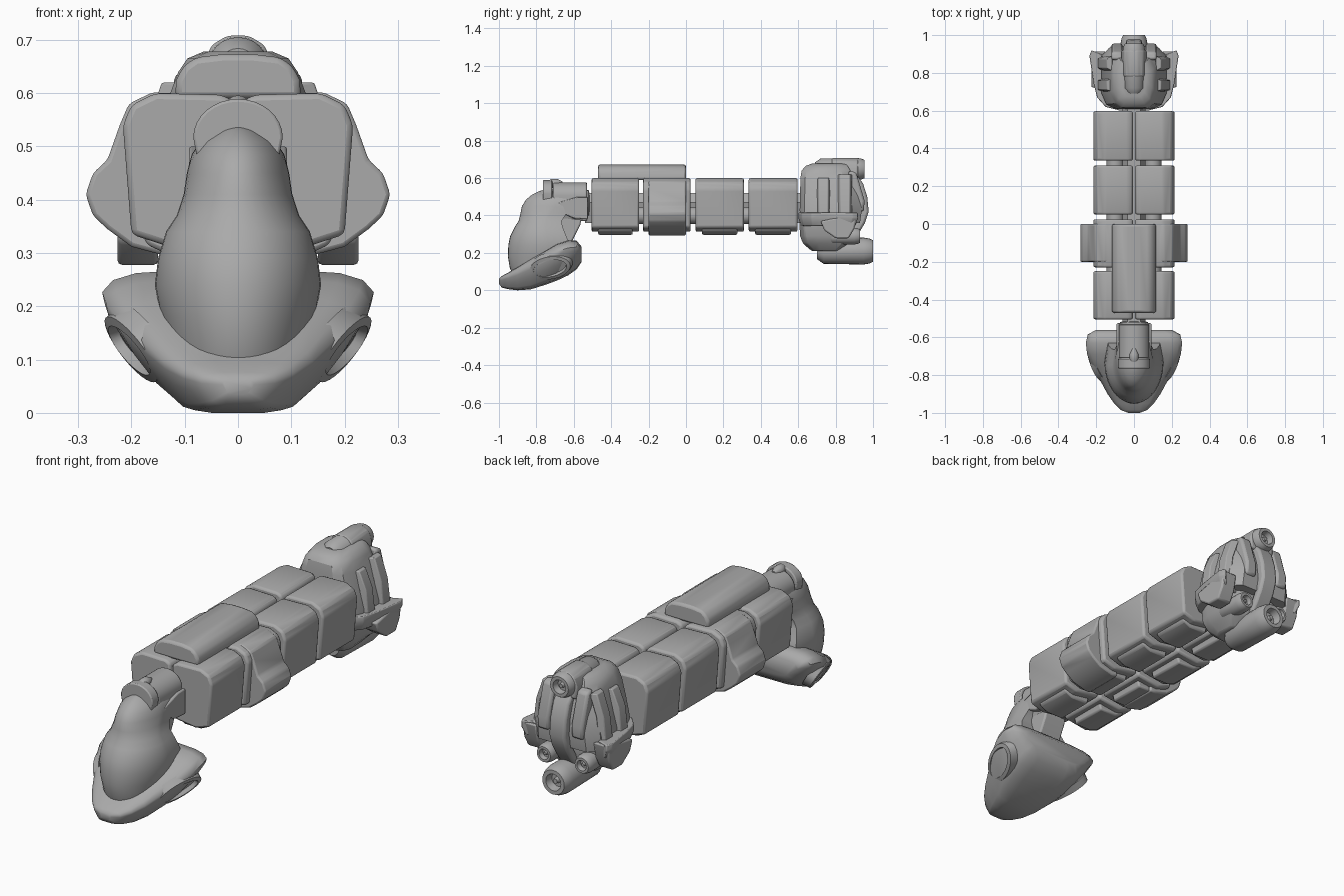
import bpy, bmesh, math
from mathutils import Vector

if "Cube" in bpy.data.objects:
    bpy.data.objects.remove(bpy.data.objects["Cube"])

GREY = (0.4, 0.4, 0.4, 1)
mat = bpy.data.materials.new("hull grey")
mat.use_nodes = True
mat.diffuse_color = GREY
mat.node_tree.nodes["Principled BSDF"].inputs["Base Color"].default_value = GREY


def finish(name, bm, bevel=0, mirror=False, angle=35, segments=2):
    """Turn a bmesh into a shaded object, optionally bevelled and mirrored in x."""
    bmesh.ops.recalc_face_normals(bm, faces=bm.faces)
    me = bpy.data.meshes.new(name)
    bm.to_mesh(me)
    bm.free()
    me.materials.append(mat)
    ob = bpy.data.objects.new(name, me)
    bpy.context.collection.objects.link(ob)
    bpy.ops.object.select_all(action="DESELECT")
    bpy.context.view_layer.objects.active = ob
    ob.select_set(True)
    bpy.ops.object.shade_smooth_by_angle(angle=math.radians(angle))
    if bevel:
        mod = ob.modifiers.new("bevel", "BEVEL")
        mod.width, mod.segments, mod.limit_method = bevel, segments, "ANGLE"
        mod.angle_limit = math.radians(25)
    if mirror:
        ob.modifiers.new("mirror", "MIRROR").use_mirror_merge = False
    return ob


def loft(name, rings, **kw):
    """Skin a list of equal length point rings and cap both ends."""
    bm = bmesh.new()
    vs = [[bm.verts.new(p) for p in r] for r in rings]
    n = len(vs[0])
    for a, b in zip(vs, vs[1:]):
        for i in range(n):
            j = (i + 1) % n
            bm.faces.new((a[i], a[j], b[j], b[i]))
    bm.faces.new(vs[0])
    bm.faces.new(vs[-1])
    return finish(name, bm, **kw)


def both(half):
    """Close a right-hand half profile with its reflection."""
    return half + [(-x, z) for x, z in reversed(half) if x > 1e-4]


def prism(name, profile, y0, y1, **kw):
    return loft(name, [[(x, y, z) for x, z in profile] for y in (y0, y1)], **kw)


def lathe(name, x, z, steps, sides=24, **kw):
    """Revolve (y, radius) steps about an axis parallel to y."""
    ring = [(math.cos(t * math.tau / sides), math.sin(t * math.tau / sides)) for t in range(sides)]
    return loft(name, [[(x + r * c, y, z + r * s) for c, s in ring] for y, r in steps], **kw)


def side_plate(name, outline, x0, x1, **kw):
    """Extrude a (y, z) outline along x."""
    return loft(name, [[(x, y, z) for y, z in outline] for x in (x0, x1)], **kw)


# Cargo modules: four rows of mirrored pairs
module = [(.005, .33), (.005, .583), (.03, .597), (.155, .6), (.2, .578),
          (.216, .54), (.2, .335), (.13, .312)]
floor = [(.03, .34), (.185, .345), (.17, .315), (.13, .297), (.04, .297)]
for i, (y0, y1) in enumerate([(-.505, -.25), (-.23, .025), (.05, .31), (.335, .597)]):
    prism(f"cargo_module_{i}", module, y0, y1, bevel=.011, mirror=True)
    prism(f"module_floor_{i}", floor, y0 + .035, y1 - .035, bevel=.008, mirror=True)

# Connecting spine and couplings
prism("spine", both([(.035, .52), (.06, .47), (.035, .36)]), -.54, .64)
for i, y in enumerate((-.24, .04, .322)):
    lathe(f"coupling_{i}", .1, .4, [(y - .03, .045), (y + .03, .045)], mirror=True)

# Side pods wrapped around the second row
pod = [(.1, .596), (.16, .602), (.205, .58), (.222, .54), (.245, .475), (.272, .45),
       (.286, .41), (.272, .37), (.245, .345), (.2, .312), (.13, .293), (.1, .293)]
prism("side_pod", pod, -.2, .0, bevel=.008, mirror=True)

# Dorsal pod
prism("dorsal_pod", both([(.118, .59), (.116, .625), (.103, .65), (.08, .667), (.03, .673)]),
      -.47, .0, bevel=.012)

# Front head: wide crescent foot, stations are (y, half width, bottom, top)
foot = [(-1, .03, .035, .062), (-.985, .07, .015, .076), (-.95, .105, .006, .095),
        (-.9, .14, .0, .125), (-.83, .178, .005, .17), (-.75, .225, .03, .215),
        (-.69, .248, .052, .25), (-.63, .255, .08, .268), (-.585, .245, .112, .265),
        (-.56, .2, .15, .235)]
shape = [(.35, 0), (.58, .04), (.68, .14), (.86, .42), (.98, .66), (1, .78), (.92, .9), (.75, .97), (.4, 1)]
loft("head_foot", [[(x, y, z) for x, z in both([(w * u, b + (t - b) * v) for u, v in shape])]
                   for y, w, b, t in foot], angle=50)


# Oval thruster rims on the flanks of the foot
def oval(c, a, b, out):
    n = Vector((.82, -.2, -.5)).normalized()
    along = (Vector((0, .9, .38)) - n * n.dot(Vector((0, .9, .38)))).normalized()
    up = n.cross(along)
    p = Vector(c) + n * out
    return [tuple(p + along * a * math.cos(k * math.tau / 28) + up * b * math.sin(k * math.tau / 28))
            for k in range(28)]


centre = (.196, -.725, .122)
loft("foot_thruster", [oval(centre, a, b, o) for a, b, o in
     [(.12, .075, -.03), (.115, .068, .006), (.095, .05, .01), (.088, .043, -.008)]], mirror=True)

# Front head: rounded body, stations are (z, front, back, half width)
body = [(.09, -.93, -.7, .115), (.12, -.942, -.66, .125), (.18, -.952, -.63, .145),
        (.24, -.95, -.62, .156), (.29, -.94, -.64, .15), (.34, -.915, -.66, .135),
        (.37, -.895, -.665, .115), (.41, -.885, -.64, .102), (.45, -.877, -.6, .096),
        (.485, -.855, -.6, .087), (.51, -.825, -.6, .07), (.53, -.785, -.6, .045), (.54, -.75, -.62, .02)]
rings = []
for z, f, b, w in body:
    mid = b + (f - b) * .35
    arc = [(w * math.cos(t * math.pi / 20), mid + (f - mid) * math.sin(t * math.pi / 20)) for t in range(21)]
    rings.append([(x, y, z) for x, y in arc + [(-w * .9, b), (w * .9, b)]])
loft("head_body", rings, angle=45)

# Neck collar, brow ring and braces
arch = [(.08 * math.cos(k * math.pi / 16), .505 + .072 * math.sin(k * math.pi / 16)) for k in range(9)]
prism("neck_collar", both([(.055, .37), (.078, .43)] + arch), -.71, -.53, bevel=.006)
brow = [(x * 1.05, z + .012) for x, z in arch]
prism("brow_ring", both([(.075, .47)] + brow), -.765, -.715, bevel=.005)
lathe("neck_joint", 0, .46, [(-.55, .075), (-.52, .075), (-.515, .055), (-.49, .055)])
side_plate("neck_side_block", [(-.68, .42), (-.68, .47), (-.58, .5), (-.525, .5), (-.525, .38), (-.6, .385)],
           .06, .092, bevel=.005, mirror=True)
side_plate("neck_brace", [(-.7, .4), (-.56, .38), (-.565, .35), (-.615, .25), (-.7, .22)],
           -.06, .06, bevel=.008)
lathe("brow_lamp", 0, .572, [(-.74, .012), (-.72, .024), (-.69, .024), (-.66, .01)], sides=16)

# Rear drive: tapered upper hull, stations are (z, front, back, half width)
hull = [(.36, .61, .93, .175), (.43, .608, .94, .172), (.52, .61, .925, .15), (.6, .612, .895, .127),
        (.64, .618, .878, .112), (.665, .64, .865, .095), (.678, .675, .85, .065)]
loft("drive_hull", [[(w * .55, f, z), (w * .85, f + .025, z), (w, f + .085, z), (w, b - .05, z), (w * .72, b, z),
                     (-w * .72, b, z), (-w, b - .05, z), (-w, f + .085, z), (-w * .85, f + .025, z),
                     (-w * .55, f, z)] for z, f, b, w in hull], angle=30)


# Raised ribs on the hull flanks
def rib(name, y0, y1, top, inset):
    loft(name, [[(x - .03, y0, z), (x, y0 + inset, z), (x, y1 - inset, z), (x - .03, y1, z)]
                for x, z in ((.192, .41), (.178, .52), (.143, top))], mirror=True, bevel=.004)


rib("flank_rib_front", .7, .77, .6, .01)
rib("flank_rib_rear", .81, .89, .62, .015)

# Skirt flange with drooping tips
skirt = [(.08, .602), (.15, .62), (.195, .67), (.215, .75), (.236, .89), (.225, .92), (.18, .9), (.1, .87)]
loft("skirt_flange", [[(x * s, .75 + (y - .75) * s, z) for x, y in both(skirt)]
                      for z, s in ((.345, .93), (.385, 1), (.415, 1))], bevel=.004)
side_plate("skirt_tip", [(.72, .37), (.74, .32), (.8, .278), (.87, .278), (.9, .33), (.915, .41)],
           .15, .226, mirror=True, bevel=.008)
loft("drive_keel", [[(x * s, .74 + (y - .74) * t, z) for x, y in both([(.06, .605), (.12, .63), (.145, .7), (.14, .86), (.08, .89)])]
                    for z, s, t in ((.21, .6, .5), (.25, .85, .85), (.29, 1, .96), (.37, 1.05, 1))], bevel=.008)

# Nozzles
def nozzle(name, x, z, y0, y1, r, **kw):
    lathe(name, x, z, [(y0, r * .6), (y0 + r * .5, r * .95), (y1 - r * .7, r), (y1 - r * .25, r * .92), (y1, r * .8),
                       (y1, r * .55), (y1 - r * .5, r * .45), (y1 - r * .5, r * .2), (y1 - r * .2, r * .15)], **kw)


nozzle("upper_nozzle", 0, .648, .69, .955, .06)
nozzle("lower_nozzle", 0, .21, .7, 1.0, .072)
nozzle("side_nozzle", .1, .29, .76, .93, .045, mirror=True)
prism("upper_nozzle_housing", both([(.065, .59), (.066, .65), (.05, .69), (.02, .708)]), .78, .92, bevel=.008)
side_plate("upper_fairing", [(.86, .42), (.87, .64), (.91, .63), (.955, .48), (.95, .42)], .06, .12,
           mirror=True, bevel=.012)

# Curved rear arm linking the nozzles
path = [(.9, .62), (.935, .57), (.957, .5), (.965, .42), (.945, .36), (.915, .31), (.88, .26)]
arm = [(y - .035, z) for y, z in path] + [(y + .012, z) for y, z in reversed(path)]
side_plate("rear_arm", arm, -.042, .042, bevel=.012)
